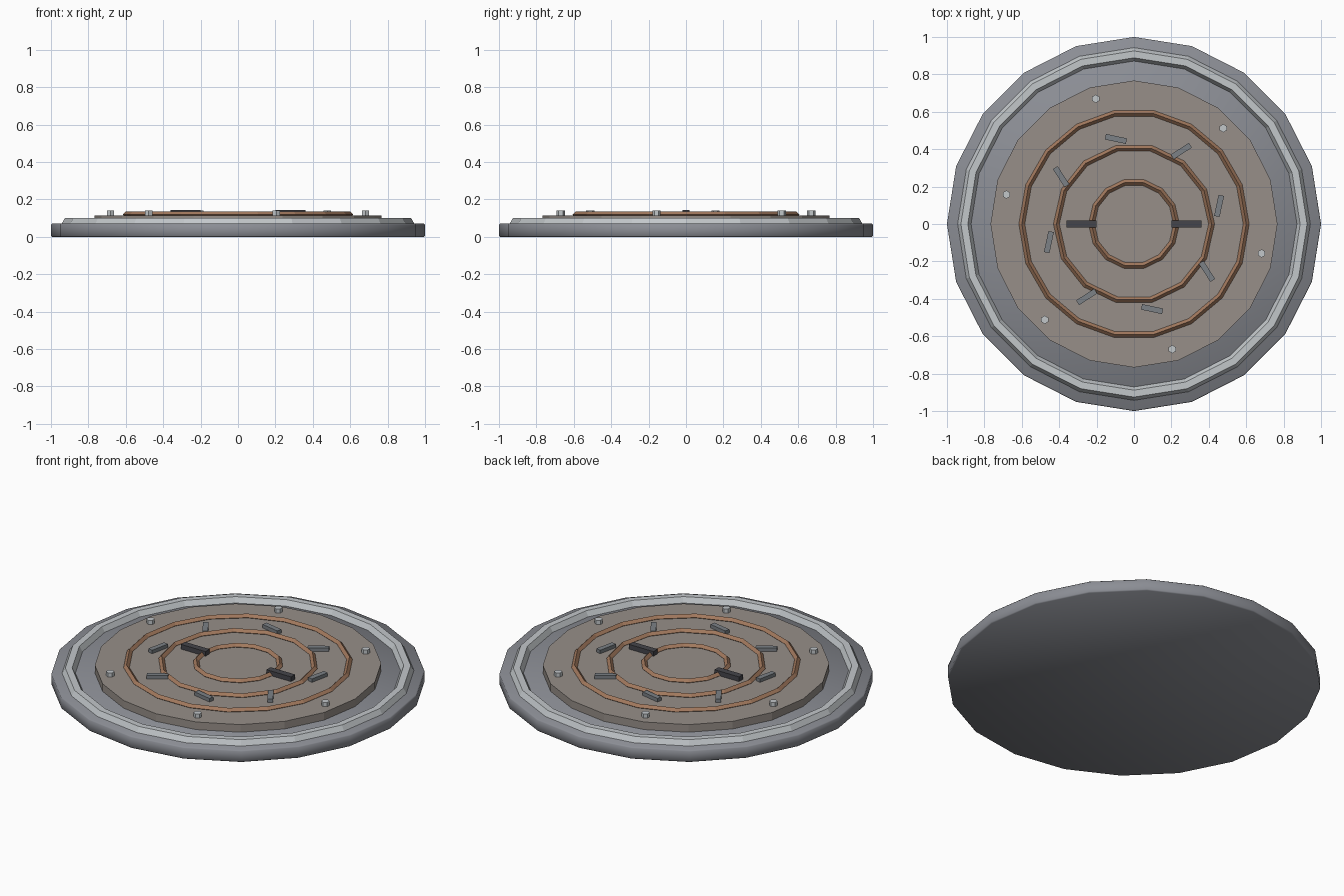
import bpy
from math import radians, cos, sin

if "Cube" in bpy.data.objects:
    bpy.data.objects.remove(bpy.data.objects["Cube"])


def material(name, rgb):
    m = bpy.data.materials.new(name)
    m.diffuse_color = (*rgb, 1)
    m.use_nodes = True
    m.node_tree.nodes["Principled BSDF"].inputs["Base Color"].default_value = m.diffuse_color
    return m


steel = material("steel", (0.26, 0.27, 0.30))
light_metal = material("light_metal", (0.54, 0.57, 0.59))
tan = material("tan_plate", (0.31, 0.275, 0.25))
copper = material("copper", (0.36, 0.19, 0.11))
chip_grey = material("chip_grey", (0.20, 0.22, 0.24))
dark = material("dark", (0.06, 0.06, 0.07))


def finish(name, mat):
    ob = bpy.context.object
    ob.name = name
    ob.data.materials.append(mat)
    return ob


def disc(name, mat, sides, r, z0, z1, x=0, y=0, turn=0):
    bpy.ops.mesh.primitive_cylinder_add(vertices=sides, radius=r, depth=z1 - z0,
                                        location=(x, y, (z0 + z1) / 2), rotation=(0, 0, turn))
    return finish(name, mat)


def ring(name, mat, sides, minor_sides, r, minor, z):
    bpy.ops.mesh.primitive_torus_add(major_segments=sides, minor_segments=minor_sides,
                                     major_radius=r, minor_radius=minor, location=(0, 0, z))
    return finish(name, mat)


def bar(name, mat, size, loc, turn=0):
    bpy.ops.mesh.primitive_cube_add(size=1, location=loc, rotation=(0, 0, turn))
    ob = finish(name, mat)
    ob.scale = size
    return ob


# Smooth base disc with a tiny edge bevel
base = disc("base", steel, 20, 1.0, 0, 0.07)
bevel = base.modifiers.new("bevel", "BEVEL")
bevel.width = 0.006
bevel.segments = 1
bevel.limit_method = "ANGLE"
bevel.angle_limit = radians(40)
base.data.shade_smooth()

# Raised rim and the inner plate
ring("rim", light_metal, 20, 6, 0.907, 0.037, 0.068)
disc("inner_plate", tan, 20, 0.767, 0.05, 0.115)

# Copper coils with diamond cross-section
for i, (r, n) in enumerate(((0.60, 18), (0.415, 14), (0.227, 14))):
    ring(f"coil_{i + 1}", copper, n, 4, r, 0.016, 0.119)

# Bolts around the plate edge
for i in range(6):
    a = radians(47 + 60 * i)
    disc(f"bolt_{i + 1}", light_metal, 6, 0.022, 0.11, 0.14, 0.70 * cos(a), 0.70 * sin(a))

# Small strips, each turned the opposite way to its position
for i in range(8):
    a = radians(12 + 45 * i)
    bar(f"strip_{i + 1}", chip_grey, (0.03, 0.115, 0.022),
        (0.465 * cos(a), 0.465 * sin(a), 0.125), -a)

# Dark terminals either side of the centre
for side, s in (("left", -1), ("right", 1)):
    bar(f"terminal_{side}", dark, (0.16, 0.038, 0.03), (s * 0.28, 0, 0.128))
